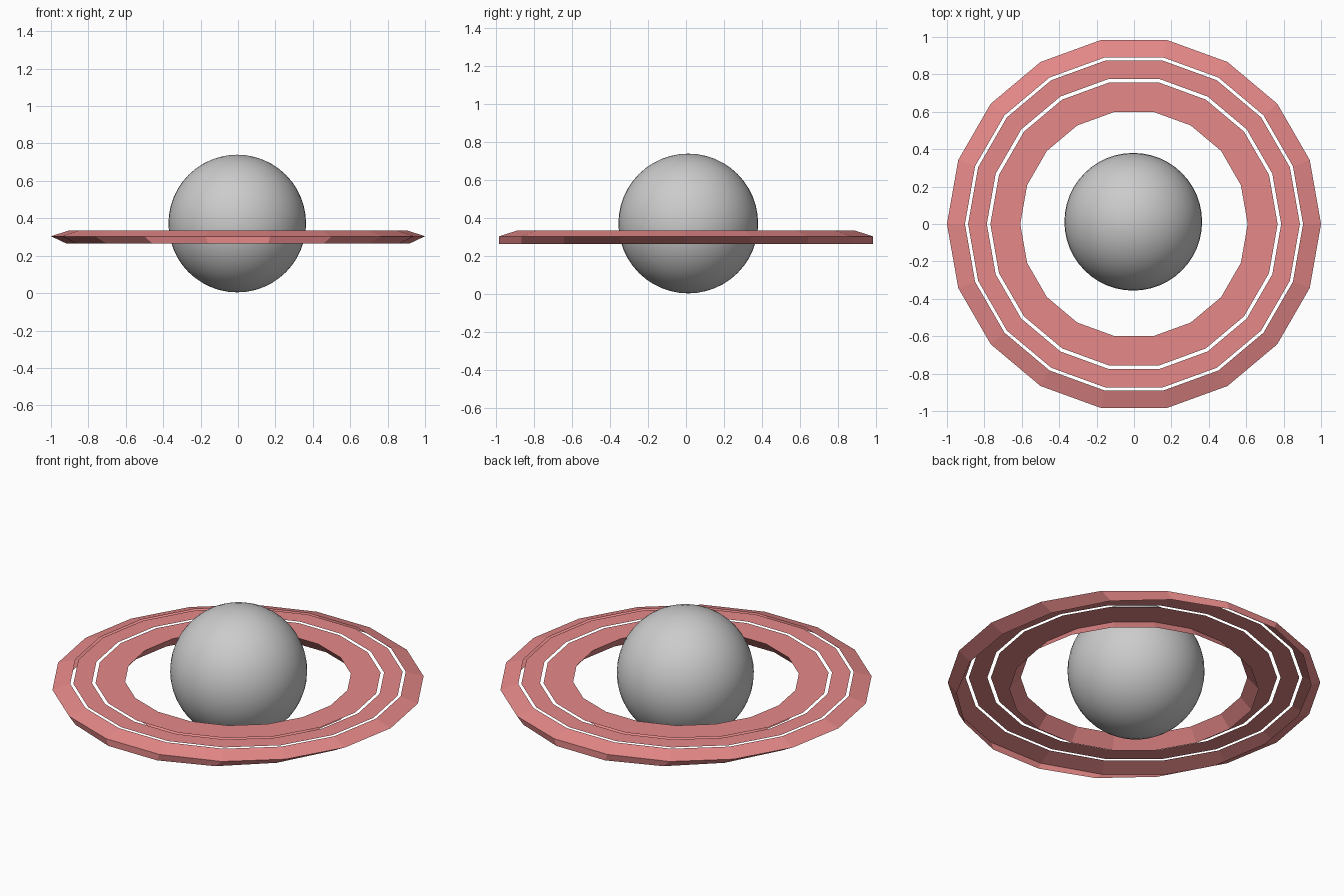
import bpy, bmesh, math

if "Cube" in bpy.data.objects:
    bpy.data.objects.remove(bpy.data.objects["Cube"])

SIDES = 18
mat = bpy.data.materials.new("ring_pink")
mat.diffuse_color = (0.80, 0.25, 0.25, 1)
mat.use_nodes = True
mat.node_tree.nodes["Principled BSDF"].inputs["Base Color"].default_value = mat.diffuse_color


def ring(name, profile):
    """Revolve an open profile of (x radius, y radius, z) points with 18 flat sides."""
    bm = bmesh.new()
    loops = []
    for rx, ry, z in profile:
        loops.append([bm.verts.new((rx * math.cos(2 * math.pi * i / SIDES),
                                    ry * math.sin(2 * math.pi * i / SIDES), z))
                      for i in range(SIDES)])
    for a, b in zip(loops, loops[1:]):
        for i in range(SIDES):
            j = (i + 1) % SIDES
            bm.faces.new((a[i], b[i], b[j], a[j]))
    mesh = bpy.data.meshes.new(name)
    bm.to_mesh(mesh)
    bm.free()
    obj = bpy.data.objects.new(name, mesh)
    bpy.context.collection.objects.link(obj)
    mesh.materials.append(mat)
    return obj


# Planet globe
bpy.ops.mesh.primitive_uv_sphere_add(segments=48, ring_count=24, radius=0.368,
                                     location=(-0.004, 0.012, 0.372))
globe = bpy.context.object
globe.name = "globe"
bpy.ops.object.shade_smooth()

TOP, MID, LOW = 0.335, 0.304, 0.265

# Outer ring: sloped top, lower skirt tucked in towards the sides, open below
ring("outer_ring", [(0.904, 0.904, TOP), (1.0, 1.0, MID), (0.917, 1.0, LOW)])

# Middle ring: flat sheet
ring("middle_ring", [(0.787, 0.787, TOP), (0.887, 0.887, TOP)])

# Inner ring: slanted inner wall and flat top, open below
ring("inner_ring", [(0.67, 0.67, LOW), (0.608, 0.608, TOP), (0.768, 0.768, TOP)])
